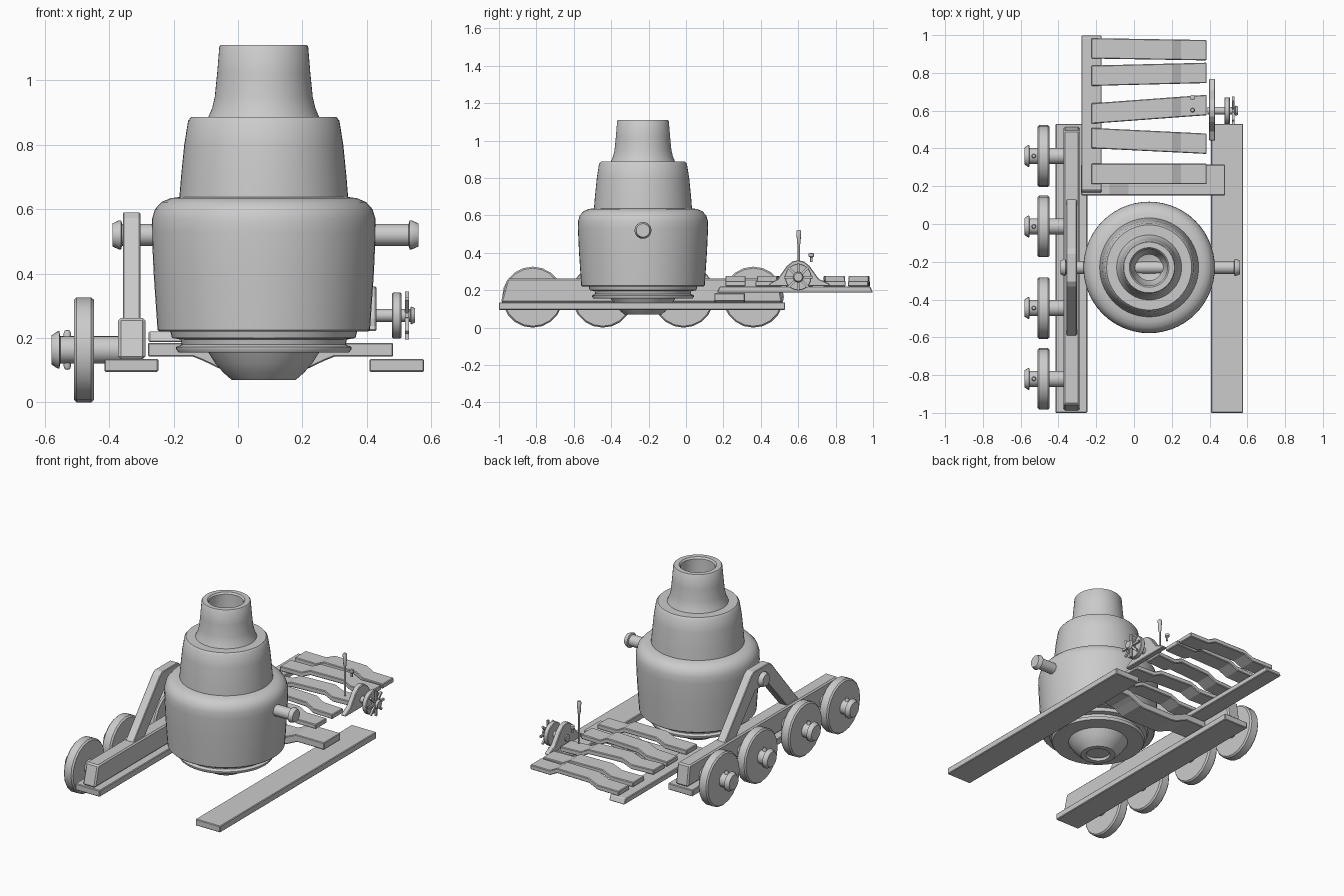
import bpy, bmesh, math
from mathutils import Vector, Matrix


def finish(name, bm, bevel=0.0, smooth=False):
    bmesh.ops.recalc_face_normals(bm, faces=bm.faces)
    me = bpy.data.meshes.new(name)
    bm.to_mesh(me)
    bm.free()
    ob = bpy.data.objects.new(name, me)
    bpy.context.collection.objects.link(ob)
    if bevel:
        m = ob.modifiers.new("bevel", 'BEVEL')
        m.width, m.segments, m.limit_method = bevel, 1, 'ANGLE'
    if smooth:
        bpy.ops.object.select_all(action='DESELECT')
        ob.select_set(True)
        bpy.context.view_layer.objects.active = ob
        bpy.ops.object.shade_smooth_by_angle(angle=math.radians(35))
    return ob


def lathe(name, profile, loc, axis='Z', n=24):
    """Revolve (radius, position) points around an axis through loc."""
    bm = bmesh.new()
    rings = []
    for r, t in profile:
        if r == 0:
            rings.append([bm.verts.new((0, 0, t))])
        else:
            rings.append([bm.verts.new((r * math.cos(2 * math.pi * i / n),
                                        r * math.sin(2 * math.pi * i / n), t)) for i in range(n)])
    for a, b in zip(rings, rings[1:]):
        for i in range(n):
            j = (i + 1) % n
            if len(a) == 1:
                bm.faces.new((a[0], b[i], b[j]))
            elif len(b) == 1:
                bm.faces.new((a[i], a[j], b[0]))
            else:
                bm.faces.new((a[i], a[j], b[j], b[i]))
    if axis == 'X':  # local z becomes x, local x becomes -z
        bm.transform(Matrix.Rotation(math.radians(90), 4, 'Y'))
    bm.transform(Matrix.Translation(loc))
    return finish(name, bm, smooth=True)


def prism(name, pts, axis, a, b, bevel=0.004):
    """Extrude an outline: axis X takes (y, z) points, axis Y takes (x, z)."""
    bm = bmesh.new()
    place = (lambda p, d: (d, p[0], p[1])) if axis == 'X' else (lambda p, d: (p[0], d, p[1]))
    f = bm.faces.new([bm.verts.new(place(p, a)) for p in pts])
    ext = bmesh.ops.extrude_face_region(bm, geom=[f])
    off = Vector(place((0, 0), b - a))
    bmesh.ops.translate(bm, vec=off, verts=[v for v in ext['geom'] if isinstance(v, bmesh.types.BMVert)])
    return finish(name, bm, bevel)


def box_outline(u0, u1, v0, v1):
    return [(u0, v0), (u1, v0), (u1, v1), (u0, v1)]


# Mortar barrel with bore
CX, CY = 0.08, -0.23
lathe("barrel", [(0, 0.085), (0.065, 0.085), (0.07, 0.07), (0.10, 0.07), (0.125, 0.092), (0.15, 0.12),
                 (0.172, 0.155), (0.265, 0.155), (0.272, 0.165), (0.272, 0.172), (0.255, 0.18),
                 (0.258, 0.195), (0.285, 0.2), (0.29, 0.22), (0.325, 0.22), (0.33, 0.225), (0.342, 0.4),
                 (0.348, 0.53), (0.347, 0.57), (0.338, 0.6), (0.318, 0.622), (0.29, 0.634),
                 (0.262, 0.638), (0.257, 0.7), (0.247, 0.8), (0.235, 0.875), (0.225, 0.887),
                 (0.172, 0.887), (0.16, 0.915), (0.152, 0.95), (0.145, 1.02), (0.138, 1.105),
                 (0.134, 1.11), (0.105, 1.11), (0.097, 1.1), (0.095, 0.6), (0.07, 0.54), (0, 0.52)],
      (CX, CY, 0), n=56)

# Trunnion bar with stepped end caps
lathe("trunnion", [(0, -0.39), (0.036, -0.39), (0.045, -0.37), (0.045, -0.363), (0.034, -0.36),
                   (0.034, 0.53), (0.045, 0.533), (0.045, 0.54), (0.036, 0.56), (0, 0.56)],
      (0, CY, 0.52), 'X')

# Base planks
for side, x0, x1 in (("left", -0.415, -0.247), ("right", 0.408, 0.578)):
    prism(side + "_base_plank", box_outline(-1.0, 0.53, 0.095, 0.135), 'X', x0, x1)

# Left cheek beam and trunnion support
prism("cheek_beam", [(-0.99, 0.135), (0.515, 0.135), (0.495, 0.262), (-0.955, 0.262)],
      'X', -0.372, -0.288, 0.008)
prism("trunnion_support", [(-0.595, 0.255), (-0.48, 0.255), (-0.29, 0.47), (-0.17, 0.47), (0.02, 0.255),
                           (0.135, 0.255), (-0.13, 0.572), (-0.155, 0.59), (-0.305, 0.59), (-0.33, 0.572)],
      'X', -0.358, -0.303)

# Wheels, axles and lock pins
for i, y in enumerate((0.36, -0.013, -0.445, -0.82)):
    lathe(f"wheel_{i}", [(0, -0.51), (0.155, -0.51), (0.163, -0.502), (0.163, -0.456), (0.155, -0.447),
                         (0, -0.447)], (0, y, 0.163), 'X', 20)
    lathe(f"axle_{i}", [(0, -0.58), (0.045, -0.58), (0.058, -0.56), (0.058, -0.555), (0.043, -0.552),
                        (0.043, -0.36), (0, -0.36)], (0, y, 0.163), 'X', 20)
    lathe(f"axle_pin_{i}", [(0, -0.062), (0.008, -0.06), (0.012, -0.05), (0.012, 0.05), (0.008, 0.06),
                            (0, 0.062)], (-0.53, y, 0.163), 'Z', 10)

# Cross member with a dropped middle
prism("cross_member", [(-0.28, 0.142), (-0.14, 0.142), (-0.11, 0.13), (-0.06, 0.106), (-0.02, 0.1),
                       (0.18, 0.1), (0.22, 0.106), (0.27, 0.13), (0.30, 0.142), (0.482, 0.142),
                       (0.482, 0.185), (0.29, 0.185), (0.19, 0.142), (-0.03, 0.142), (-0.13, 0.185),
                       (-0.28, 0.185)], 'Y', 0.152, 0.315)

# Rail carrying the deck slats
prism("deck_rail", [(0.165, 0.187), (1.0, 0.187), (0.985, 0.22), (0.18, 0.22)], 'X', -0.278, -0.172)

# Deck slats with a raised middle, each slightly skewed
for i, (yl, yr) in enumerate(((0.265, 0.265), (0.455, 0.425), (0.585, 0.63), (0.785, 0.80), (0.93, 0.92))):
    top = [(-0.226, 0.25), (-0.08, 0.25), (-0.02, 0.276), (0.20, 0.276), (0.25, 0.25), (0.385, 0.25)]
    low = [(x, z - 0.029) for x, z in reversed(top)]
    slat = prism(f"deck_slat_{i}", top + low, 'Y', -0.054, 0.054)
    for v in slat.data.vertices:
        v.co.y += yl + (yr - yl) * (v.co.x + 0.226) / 0.611

# Gear bracket, drive shaft and gear disc
GY, GZ = 0.6, 0.27
prism("gear_bracket", [(0.44, 0.222), (0.77, 0.222), (0.765, 0.236), (0.71, 0.26), (0.66, 0.33),
                       (0.63, 0.354), (0.60, 0.36), (0.57, 0.354), (0.54, 0.33), (0.49, 0.26), (0.445, 0.236)],
      'X', 0.397, 0.43)
lathe("gear_shaft", [(0, 0.39), (0.02, 0.39), (0.02, 0.535), (0.028, 0.537), (0.022, 0.55), (0, 0.55)],
      (0, GY, GZ), 'X', 16)
lathe("gear_disc", [(0, 0.478), (0.068, 0.478), (0.071, 0.482), (0.071, 0.504), (0.068, 0.508), (0, 0.508)],
      (0, GY, GZ), 'X')

# Spoked hand wheel
bm = bmesh.new()
for k in range(8):
    m = (Matrix.Translation((0.525, GY, GZ)) @ Matrix.Rotation(k * math.pi / 4, 4, 'X')
         @ Matrix.Translation((0, 0, 0.043)) @ Matrix.Diagonal((0.012, 0.013, 0.064, 1)))
    bmesh.ops.create_cube(bm, size=1, matrix=m)
finish("hand_wheel_spokes", bm)

# Lever and small knob
lathe("lever", [(0, 0.26), (0.006, 0.26), (0.006, 0.44), (0.009, 0.45), (0.013, 0.515), (0.009, 0.522),
                (0, 0.522)], (0.31, 0.603, 0), n=12)
lathe("knob", [(0, 0.35), (0.006, 0.352), (0.006, 0.375), (0.014, 0.38), (0.014, 0.395), (0, 0.4)],
      (0.31, 0.67, 0), n=12)
